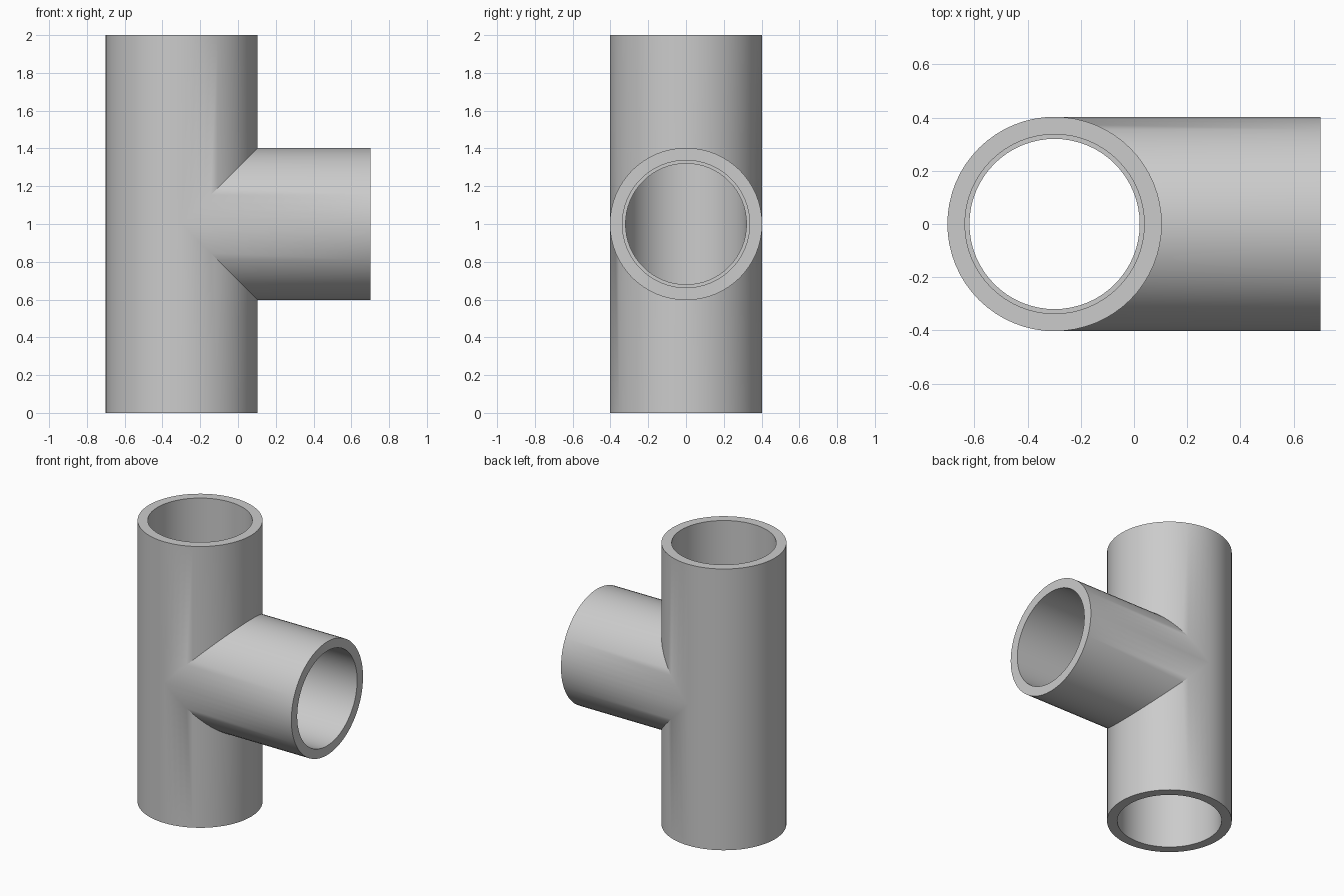
import bpy, bmesh
from math import cos, sin, pi, radians

cube = bpy.data.objects.get("Cube")
if cube:
    bpy.data.objects.remove(cube)

SIDES = 64
OUTER, SOCKET, BORE = 0.403, 0.337, 0.32
LENGTH = 1.0          # from the centre of the tee to each open end
SHOULDER = 0.48       # where the socket steps down to the bore
CENTRE_X = (OUTER - LENGTH) / 2

# Wall profile of one arm: radius and distance (None = mitred joint with the other arms)
PROFILE = [(OUTER, None), (OUTER, LENGTH), (SOCKET, LENGTH),
           (SOCKET, SHOULDER), (BORE, SHOULDER), (BORE, None)]


def run_point(r, dist, a, side):
    """Point on the upright pipe; its joint rises at 45 degrees toward the branch."""
    x = r * cos(a)
    z = max(0, x) if dist is None else dist
    return (x, r * sin(a), side * z)


def branch_point(r, dist, a, side):
    """Point on the sideways branch; its joint is the matching mitre."""
    z = r * sin(a)
    x = abs(z) if dist is None else dist
    return (x, r * cos(a), z)


def add_arm(bm, point, side=1):
    rings = [[bm.verts.new(point(r, d, 2 * pi * i / SIDES, side)) for i in range(SIDES)]
             for r, d in PROFILE]
    for low, high in zip(rings, rings[1:]):
        for i in range(SIDES):
            j = (i + 1) % SIDES
            bm.faces.new((low[i], low[j], high[j], high[i]))


# Three arms welded along their joints
bm = bmesh.new()
add_arm(bm, run_point, 1)
add_arm(bm, run_point, -1)
add_arm(bm, branch_point)
bmesh.ops.remove_doubles(bm, verts=bm.verts, dist=0.0001)
bmesh.ops.recalc_face_normals(bm, faces=bm.faces)
bmesh.ops.translate(bm, verts=bm.verts, vec=(CENTRE_X, 0, LENGTH))

mesh = bpy.data.meshes.new("pipe_tee")
bm.to_mesh(mesh)
bm.free()
tee = bpy.data.objects.new("pipe_tee", mesh)
bpy.context.collection.objects.link(tee)

# Plain grey plastic
grey = bpy.data.materials.new("grey_plastic")
grey.use_nodes = True
colour = (0.6, 0.6, 0.6, 1)
grey.diffuse_color = colour
grey.node_tree.nodes["Principled BSDF"].inputs["Base Color"].default_value = colour
mesh.materials.append(grey)

# Smooth walls with crisp rims and joint creases
bpy.ops.object.select_all(action='DESELECT')
tee.select_set(True)
bpy.context.view_layer.objects.active = tee
bpy.ops.object.shade_smooth_by_angle(angle=radians(30))
